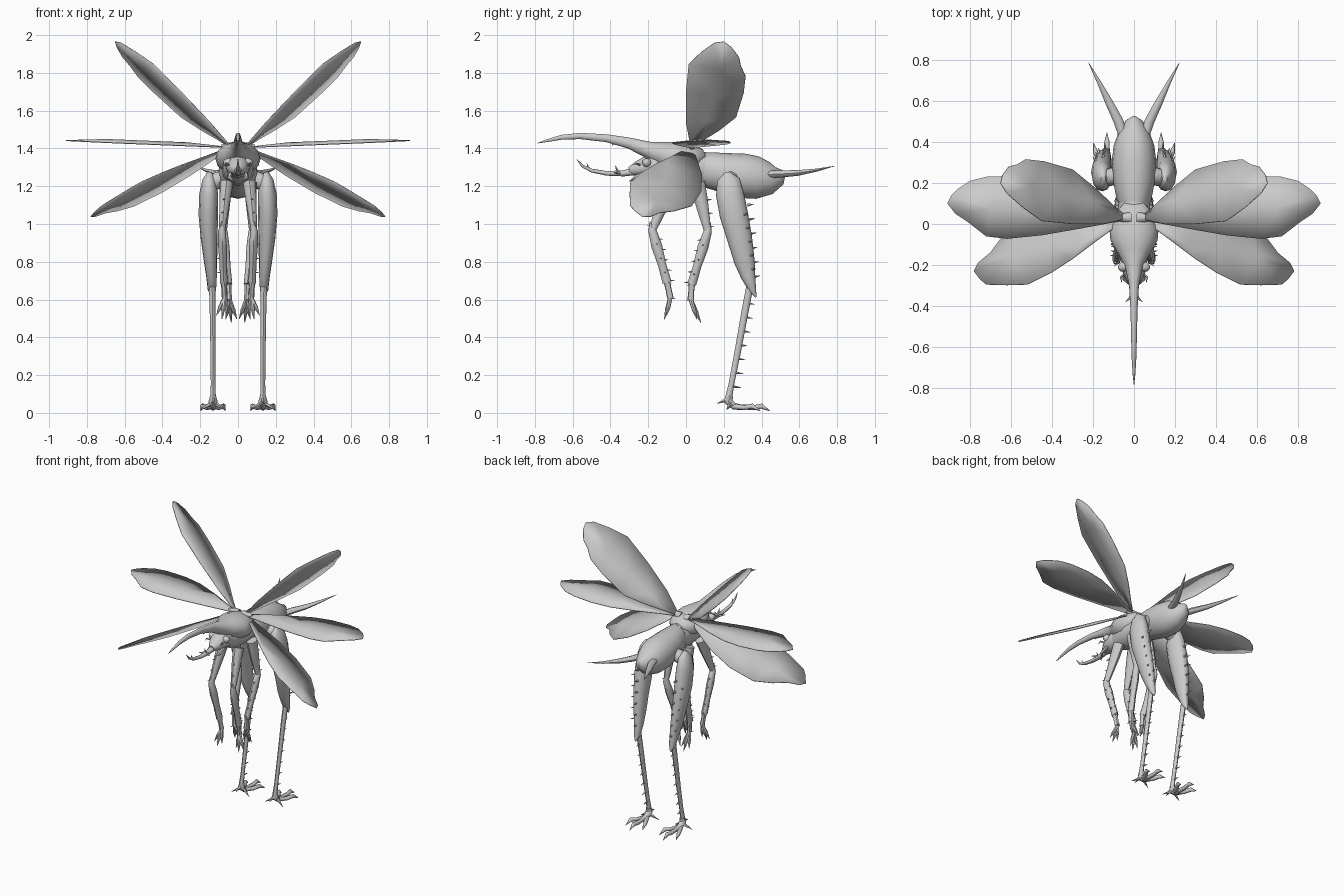
import bpy, bmesh, math
from mathutils import Vector

grey = bpy.data.materials.new("shell grey")
grey.diffuse_color = (0.6, 0.6, 0.6, 1)


def finish(name, bm, mirror, angle=50):
    me = bpy.data.meshes.new(name)
    bmesh.ops.recalc_face_normals(bm, faces=bm.faces)
    bm.to_mesh(me)
    bm.free()
    me.materials.append(grey)
    ob = bpy.data.objects.new(name, me)
    bpy.context.collection.objects.link(ob)
    bpy.context.view_layer.objects.active = ob
    ob.select_set(True)
    bpy.ops.object.shade_smooth_by_angle(angle=math.radians(angle))
    ob.select_set(False)
    if mirror:
        ob.modifiers.new("Mirror", 'MIRROR').use_mirror_merge = False
    return ob


def loft(name, paths, mirror=False, sides=10):
    """Each path is a list of (x, y, z, side radius, other radius)."""
    bm = bmesh.new()
    for path in paths:
        pts = [Vector(p[:3]) for p in path]
        n = sides if len(path) > 2 else 5
        rings = []
        for i, p in enumerate(path):
            t = (pts[min(i + 1, len(pts) - 1)] - pts[max(i - 1, 0)]).normalized()
            ref = Vector((1, 0, 0)) if abs(t.x) < 0.9 else Vector((0, 0, 1))
            side = (ref - t * ref.dot(t)).normalized()
            other = t.cross(side)
            rings.append([bm.verts.new(pts[i] + side * p[3] * math.cos(a) + other * p[-1] * math.sin(a))
                          for a in (2 * math.pi * k / n for k in range(n))])
        for a, b in zip(rings, rings[1:]):
            for k in range(n):
                bm.faces.new((a[k], a[(k + 1) % n], b[(k + 1) % n], b[k]))
        bm.faces.new(rings[0])
        bm.faces.new(rings[-1])
    return finish(name, bm, mirror)


def spikes(a, b, count, direction, length, r=0.008):
    """Row of thorns between two points."""
    a, b, d = Vector(a), Vector(b), Vector(direction).normalized() * length
    out = []
    for i in range(count):
        p = a.lerp(b, i / max(1, count - 1))
        out.append([(*p, r, r), (*(p + d), 0.0008, 0.0008)])
    return out


# Body: abdomen, waist and hooded thorax that runs out into the long horn
loft("abdomen", [[(0, .07, 1.29, .06, .085), (0, .12, 1.285, .085, .095), (0, .2, 1.272, .1, .105),
                  (0, .3, 1.255, .108, .118), (0, .38, 1.245, .1, .112), (0, .45, 1.243, .075, .085),
                  (0, .495, 1.255, .045, .05), (0, .52, 1.275, .01, .012)]], sides=16)
loft("waist", [[(0, -.18, 1.3, .05, .05), (0, -.1, 1.3, .08, .09), (0, 0, 1.3, .09, .1),
                (0, .1, 1.29, .075, .09)]], sides=12)
loft("thorax_horn", [[(0, .1, 1.37, .05, .03), (0, .05, 1.35, .095, .07), (0, -.02, 1.345, .12, .085),
                      (0, -.08, 1.355, .115, .085), (0, -.14, 1.375, .08, .065), (0, -.2, 1.393, .045, .045),
                      (0, -.3, 1.428, .024, .03), (0, -.42, 1.454, .017, .021), (0, -.56, 1.466, .014, .017),
                      (0, -.66, 1.459, .011, .013), (0, -.74, 1.44, .006, .007), (0, -.785, 1.428, .001, .001)],
                     [(0, -.38, 1.44, .01, .01), (0, -.39, 1.415, .001, .001)]], sides=14)

# Head, eyes, curved lower horn and small mouth parts
loft("head", [[(0, -.1, 1.31, .05, .05), (0, -.16, 1.305, .066, .062), (0, -.22, 1.3, .062, .055),
               (0, -.27, 1.288, .04, .035), (0, -.3, 1.282, .02, .02)]], sides=12)
loft("lower_horn", [[(0, -.25, 1.285, .024, .024), (0, -.33, 1.268, .017, .016), (0, -.42, 1.268, .014, .012),
                     (0, -.5, 1.283, .011, .01), (0, -.55, 1.308, .007, .007), (0, -.58, 1.345, .001, .001)],
                    [(0, -.51, 1.285, .007, .007), (0, -.525, 1.32, .001, .001)],
                    [(0, -.36, 1.275, .009, .009), (0, -.375, 1.31, .001, .001)]], sides=8)
loft("horn_barb", [[(.005, -.35, 1.268, .012, .012), (.042, -.38, 1.272, .001, .001)]], True)
loft("eye", [[(.035, -.2, 1.32, .022, .022), (.055, -.21, 1.325, .026, .026),
              (.07, -.217, 1.33, .016, .016), (.075, -.22, 1.332, .003, .003)]], True, 8)
loft("mandible", [[(.04, -.22, 1.27, .014, .014), (.045, -.27, 1.245, .011, .011),
                   (.02, -.3, 1.225, .002, .002)]], True, 6)
loft("feeler", [[(.04, -.24, 1.31, .006, .006), (.065, -.26, 1.32, .005, .005),
                 (.06, -.285, 1.315, .001, .001)]], True, 6)

# Tail prongs
loft("tail_prong", [[(.05, .42, 1.262, .022, .02), (.075, .5, 1.265, .024, .019), (.12, .59, 1.27, .019, .015),
                     (.17, .69, 1.285, .01, .008), (.222, .787, 1.307, .001, .001)]], True, 8)


# Wings: thin blades whose height is a sloped plane over the outline
def wing(name, outline, root, z0, slope_x, slope_y, camber):
    bm = bmesh.new()
    tip = max(outline, key=lambda p: p[0])
    height = lambda x, y: z0 + slope_x * (x - root[0]) + slope_y * (y - root[1])
    rim = [bm.verts.new((x, y, height(x, y))) for x, y in outline]
    spine = []
    for f in (0.25, 0.5, 0.75):
        x = root[0] + f * (tip[0] - root[0])
        y = sum(p[1] for p in sorted(outline, key=lambda p: abs(p[0] - x))[:4]) / 4
        spine.append(bm.verts.new((x, y, height(x, y) + camber)))
    n = len(rim)
    near = [min(spine, key=lambda s: abs(s.co.x - (rim[i].co.x + rim[(i + 1) % n].co.x) / 2)) for i in range(n)]
    for i in range(n):
        bm.faces.new((rim[i], rim[(i + 1) % n], near[i]))
        if near[i] is not near[i - 1]:
            bm.faces.new((rim[i], near[i], near[i - 1]))
    ob = finish(name, bm, True, 30)
    m = ob.modifiers.new("Thickness", 'SOLIDIFY')
    m.thickness, m.offset = 0.005, 0


wing("upper_wing", [(.04, .04), (.1, .09), (.19, .175), (.3, .265), (.44, .305), (.53, .315), (.57, .29), (.61, .28),
                    (.64, .24), (.65, .2), (.62, .15), (.54, .08), (.45, .015), (.3, .0), (.15, .0), (.06, .02)],
     (.05, .03), 1.42, 1.05, -.5, .004)
wing("middle_wing", [(.04, .045), (.15, .09), (.3, .16), (.45, .215), (.58, .235), (.72, .23), (.8, .21), (.86, .17),
                     (.89, .14), (.91, .1), (.87, .05), (.81, .01), (.72, -.06), (.62, -.072), (.45, -.055),
                     (.25, -.02), (.06, .015)],
     (.05, .03), 1.405, .042, .01, .015)
wing("lower_wing", [(.07, .0), (.18, -.08), (.3, -.17), (.4, -.235), (.52, -.295), (.62, -.298), (.72, -.295),
                    (.75, -.27), (.78, -.23), (.76, -.19), (.7, -.14), (.64, -.06), (.55, .03), (.4, .08),
                    (.25, .085), (.1, .05)],
     (.08, 0), 1.39, -.607, -.323, .004)
loft("wing_joint", [[(.02, .03, 1.4, .03, .03), (.05, .03, 1.41, .022, .022), (.09, .03, 1.41, .01, .01)]], True, 8)

# Hind legs: heavy thigh, thin thorny shin, clawed foot
loft("hind_hip", [[(.06, .24, 1.25, .04, .04), (.11, .23, 1.23, .045, .045), (.16, .23, 1.2, .04, .04)]], True, 8)
loft("hind_thigh", [[(.15, .22, 1.275, .012, .014), (.152, .225, 1.235, .035, .06), (.155, .232, 1.16, .05, .074),
                     (.157, .253, 1.05, .052, .075), (.153, .285, .92, .044, .066), (.145, .31, .8, .035, .054),
                     (.14, .33, .72, .028, .038), (.138, .352, .65, .022, .02), (.138, .37, .612, .004, .004)]]
     + spikes((.15, .325, 1.1), (.14, .358, .72), 6, (0, 1, .15), .035, .009)
     + spikes((.185, .305, 1.05), (.16, .345, .76), 5, (.6, 1, .1), .03, .008), True, 12)
loft("hind_shin", [[(.137, .34, .68, .017, .019), (.135, .315, .55, .015, .019), (.133, .275, .33, .013, .017),
                    (.132, .24, .15, .012, .015), (.132, .222, .06, .016, .02)]]
     + spikes((.135, .325, .58), (.132, .25, .14), 7, (0, 1, -.15), .042, .008), True, 8)
foot = [[(.132, .235, .09, .016, .016), (.132, .225, .06, .024, .022), (.132, .255, .035, .02, .018),
         (.132, .3, .028, .018, .014)],
        [(.132, .23, .075, .016, .016), (.132, .165, .05, .001, .001)]]
for dx, y in ((-.055, .37), (0, .42), (.055, .37)):
    foot.append([(.132 + dx * .1, .25, .034, .014, .014), (.132 + dx * .6, y - .06, .028, .014, .013),
                 (.132 + dx, y - .02, .036, .013, .014), (.132 + dx * 1.2, y + .025, .01, .001, .001)])
foot += [[(.132 + s * .01, .235, .05, .013, .013), (.132 + s * .07, .215, .015, .001, .001)] for s in (-1, 1)]
loft("hind_foot", foot, True, 8)


# Front and middle legs: hip, thigh, thorny shin and two-clawed foot
def small_leg(name, hip, knee, ankle, heel, toe, back):
    h, k, a, e, t = (Vector(p) for p in (hip, knee, ankle, heel, toe))
    tip = k + (k - a).normalized() * .05
    loft(name + "_thigh", [[(*h, .035, .04), (*h.lerp(k, .35), .029, .036), (*h.lerp(k, .75), .021, .026),
                            (*k, .016, .018)]]
         + spikes(h.lerp(k, .35) + Vector((0, -back * .02, 0)), h.lerp(k, .9), 3, (.3, -back, 0), .04), True, 8)
    loft(name + "_shin", [[(*tip, .002, .002), (*k, .02, .022), (*k.lerp(a, .3), .023, .029),
                           (*k.lerp(a, .65), .019, .022), (*a, .02, .024)]]
         + spikes(k.lerp(a, .15), k.lerp(a, .95), 5, (.15, back, -.1), .045)
         + spikes(k.lerp(a, .25), k.lerp(a, .8), 3, (1, .2 * back, -.1), .036), True, 8)
    claws = [[(*a, .018, .018), (*a.lerp(e, .5), .014, .016), (*e, .016, .018)]]
    for s in (-1, 0, 1):
        c = t + Vector((s * .03, -.4 * abs(s) * (t.y - e.y), .02 * abs(s)))
        claws.append([(*e, .012, .012), (*e.lerp(c, .55), .011, .011), (*c, .001, .001)])
    claws += spikes(a, e, 2, (.5, back, -.2), .03, .007)
    loft(name + "_foot", claws, True, 7)


small_leg("front_leg", (.06, -.08, 1.22), (.085, -.178, .965), (.075, -.1, .69), (.07, -.083, .61),
          (.085, -.115, .495), 1)
small_leg("middle_leg", (.065, .06, 1.22), (.075, .115, .96), (.05, .03, .68), (.045, .025, .6),
          (.035, .08, .475), -1)
